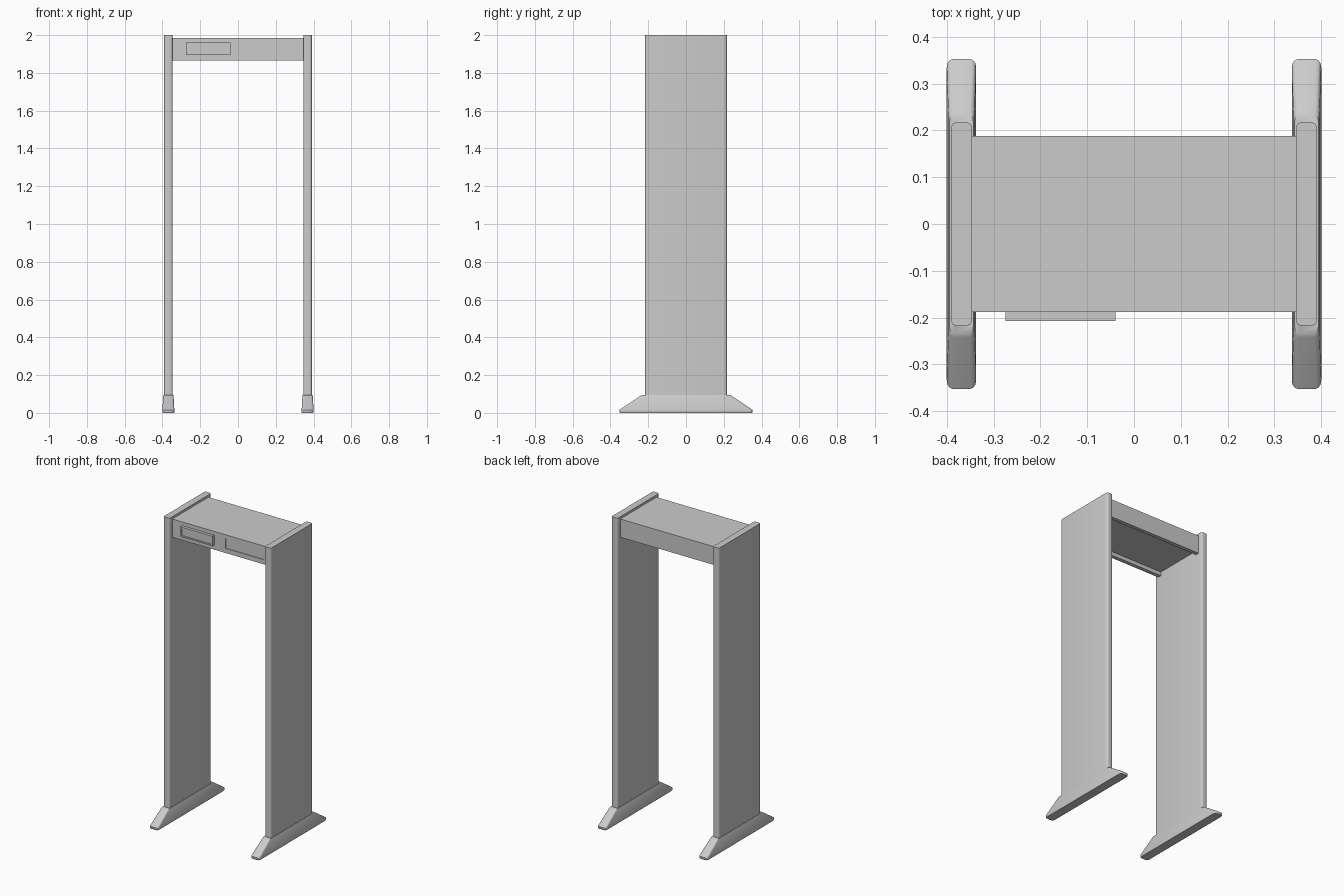
import bpy, bmesh, math

if "Cube" in bpy.data.objects:
    bpy.data.objects.remove(bpy.data.objects["Cube"])


def finish(name, bm, smooth=True):
    bmesh.ops.recalc_face_normals(bm, faces=bm.faces)
    mesh = bpy.data.meshes.new(name)
    bm.to_mesh(mesh)
    bm.free()
    ob = bpy.data.objects.new(name, mesh)
    bpy.context.collection.objects.link(ob)
    if smooth:
        bpy.ops.object.select_all(action='DESELECT')
        ob.select_set(True)
        bpy.context.view_layer.objects.active = ob
        bpy.ops.object.shade_smooth_by_angle(angle=math.radians(35))
    return ob


def rounded_rect(cx, hx, hy, rx, ry, seg):
    """Outline of a rectangle with elliptical corners."""
    pts = []
    for q, (sx, sy) in enumerate([(1, 1), (-1, 1), (-1, -1), (1, -1)]):
        for i in range(seg + 1):
            a = (q + i / seg) * math.pi / 2
            pts.append((cx + sx * (hx - rx) + rx * math.cos(a),
                        sy * (hy - ry) + ry * math.sin(a)))
    return pts


def loft(name, levels):
    """Skin a stack of (z, outline) levels and cap both ends."""
    bm = bmesh.new()
    rings = [[bm.verts.new((x, y, z)) for x, y in pts] for z, pts in levels]
    n = len(rings[0])
    for a, b in zip(rings, rings[1:]):
        for i in range(n):
            j = (i + 1) % n
            bm.faces.new((a[i], a[j], b[j], b[i]))
    bm.faces.new(rings[0])
    bm.faces.new(rings[-1])
    return finish(name, bm)


def box(name, x0, x1, y0, y1, z0, z1):
    bm = bmesh.new()
    bmesh.ops.create_cube(bm, size=1)
    for v in bm.verts:
        v.co = ((x0 + x1) / 2 + v.co.x * (x1 - x0),
                (y0 + y1) / 2 + v.co.y * (y1 - y0),
                (z0 + z1) / 2 + v.co.z * (z1 - z0))
    return finish(name, bm, smooth=False)


def cut(target, cutter):
    cutter.hide_render = True
    cutter.hide_set(True)
    mod = target.modifiers.new("cut", 'BOOLEAN')
    mod.operation = 'DIFFERENCE'
    mod.solver = 'EXACT'
    mod.object = cutter
    bpy.context.view_layer.objects.active = target
    bpy.ops.object.modifier_apply(modifier=mod.name)
    bpy.data.objects.remove(cutter)


# Side panels and their tapered feet
for side, s in (("left", -1), ("right", 1)):
    cx = s * 0.3685
    panel = rounded_rect(cx, 0.0225, 0.217, 0.012, 0.012, 4)
    loft(side + "_panel", [(0.085, panel), (2.0, panel)])
    loft(side + "_foot", [
        (0.0, rounded_rect(cx, 0.0295, 0.350, 0.012, 0.018, 3)),
        (0.004, rounded_rect(cx, 0.0315, 0.352, 0.012, 0.018, 3)),
        (0.016, rounded_rect(cx, 0.0315, 0.352, 0.012, 0.018, 3)),
        (0.090, rounded_rect(cx, 0.0275, 0.242, 0.010, 0.016, 3)),
        (0.095, rounded_rect(cx, 0.0255, 0.234, 0.010, 0.016, 3)),
    ])

# Header with a recessed underside and a shallow front pocket
header = box("header", -0.347, 0.347, -0.188, 0.188, 1.865, 1.985)
cut(header, box("underside_cutter", -0.40, 0.40, -0.163, 0.163, 1.80, 1.89))
cut(header, box("pocket_cutter", 0.04, 0.32, -0.25, -0.184, 1.895, 1.96))

# Display with a sunken screen
display = box("display", -0.275, -0.04, -0.207, -0.187, 1.895, 1.96)
cut(display, box("screen_cutter", -0.265, -0.05, -0.25, -0.202, 1.904, 1.951))
